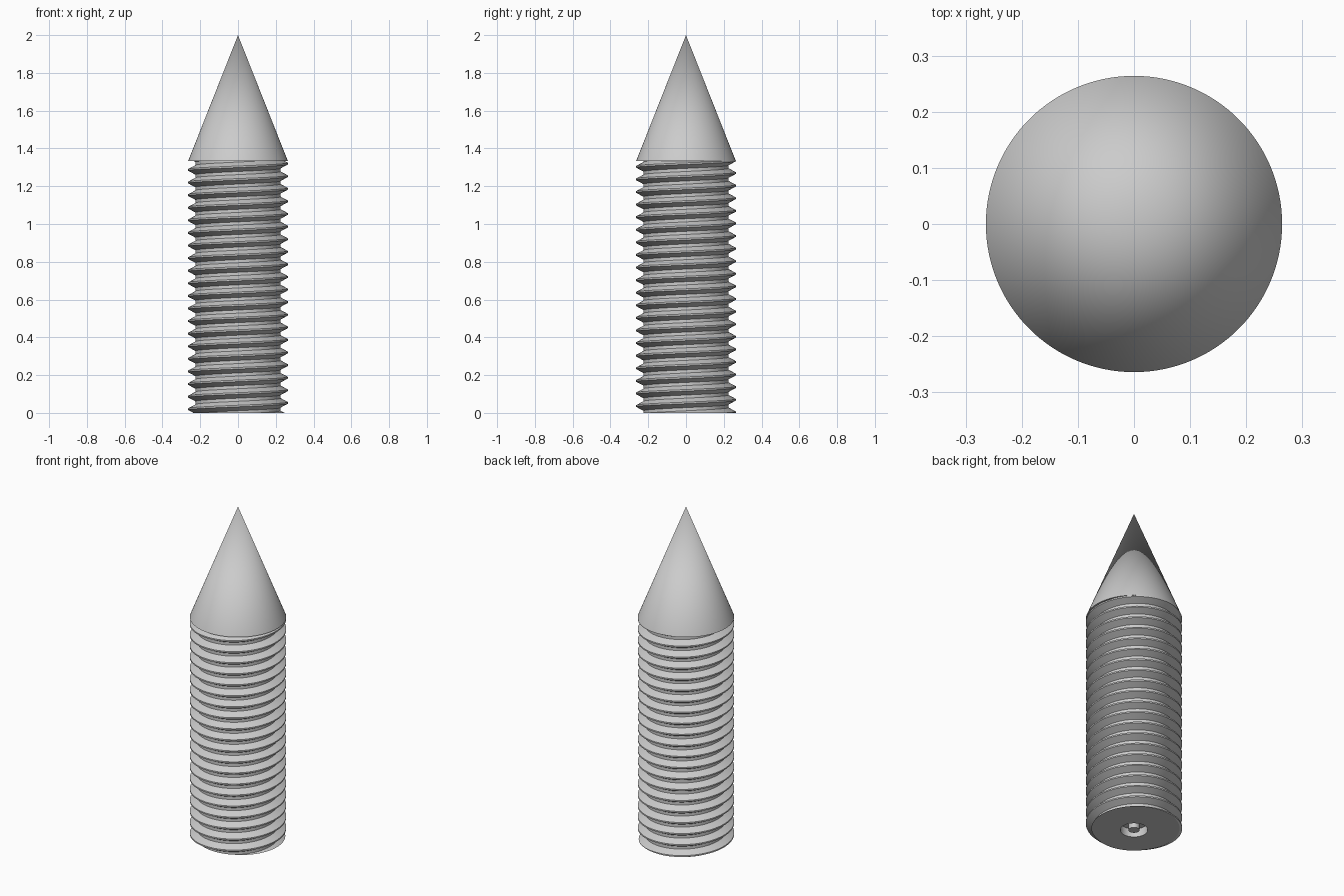
import bpy
import bmesh
import math

cube = bpy.data.objects.get("Cube")
if cube:
    bpy.data.objects.remove(cube, do_unlink=True)

SEGMENTS = 128
RADIUS = 0.264          # crest radius, also the tip's base
ROOT = 0.225            # radius at the bottom of the groove
TOP = 4 / 3             # where the shank meets the tip
PITCH = TOP / 20
CREST_Z = 0.053         # height of the first crest on the +x side
# One turn of the thread: (height in pitches from the crest, radius)
THREAD = [(-0.375, ROOT), (-0.0625, RADIUS), (0.0625, RADIUS), (0.375, ROOT)]
# Underside: central pin standing in a round recess
UNDERSIDE = [(0, 0), (0.03, 0), (0.03, 0.05), (0.075, 0.05), (0.075, 0)]

steel = bpy.data.materials.new("plain grey")
steel.use_nodes = True
grey = (0.6, 0.6, 0.6, 1)
steel.diffuse_color = grey
steel.node_tree.nodes["Principled BSDF"].inputs["Base Color"].default_value = grey


def thread_radius(u):
    """Radius at a height u, measured in pitches from a crest."""
    u = abs((u + 0.5) % 1 - 0.5)
    t = min(max((u - 0.0625) / 0.3125, 0), 1)
    return RADIUS + (ROOT - RADIUS) * t


def column(angle):
    """Outline of the shank at one angle, trimmed to its ends."""
    points = list(UNDERSIDE)
    crest = CREST_Z + PITCH * angle / math.tau
    for turn in range(-3, 23):
        for u, r in THREAD:
            z = crest + (turn + u) * PITCH
            cut = min(max(z, 0), TOP)
            if cut != z:
                r = thread_radius((cut - crest) / PITCH)
            points.append((r, cut))
    return points


def finish(bm, name, angle):
    mesh = bpy.data.meshes.new(name)
    bm.to_mesh(mesh)
    bm.free()
    mesh.materials.append(steel)
    obj = bpy.data.objects.new(name, mesh)
    bpy.context.collection.objects.link(obj)
    bpy.ops.object.select_all(action='DESELECT')
    obj.select_set(True)
    bpy.context.view_layer.objects.active = obj
    bpy.ops.object.shade_smooth_by_angle(angle=math.radians(angle))


# Threaded shank: sweep the outline round the axis, rising one pitch per turn
bm = bmesh.new()
columns = []
for i in range(SEGMENTS + 1):
    a = math.tau * i / SEGMENTS
    columns.append([bm.verts.new((r * math.cos(a), r * math.sin(a), z))
                    for r, z in column(a)])
for left, right in zip(columns, columns[1:]):
    for j in range(len(left) - 1):
        bm.faces.new((left[j], right[j], right[j + 1], left[j + 1]))
bmesh.ops.remove_doubles(bm, verts=bm.verts, dist=1e-5)
bmesh.ops.recalc_face_normals(bm, faces=bm.faces)
finish(bm, "threaded_shank", 25)

# Conical tip
bm = bmesh.new()
bmesh.ops.create_cone(bm, cap_ends=True, segments=SEGMENTS, radius1=RADIUS,
                      radius2=0, depth=2 - TOP)
bmesh.ops.translate(bm, verts=bm.verts, vec=(0, 0, 1 + TOP / 2))
finish(bm, "conical_tip", 30)
